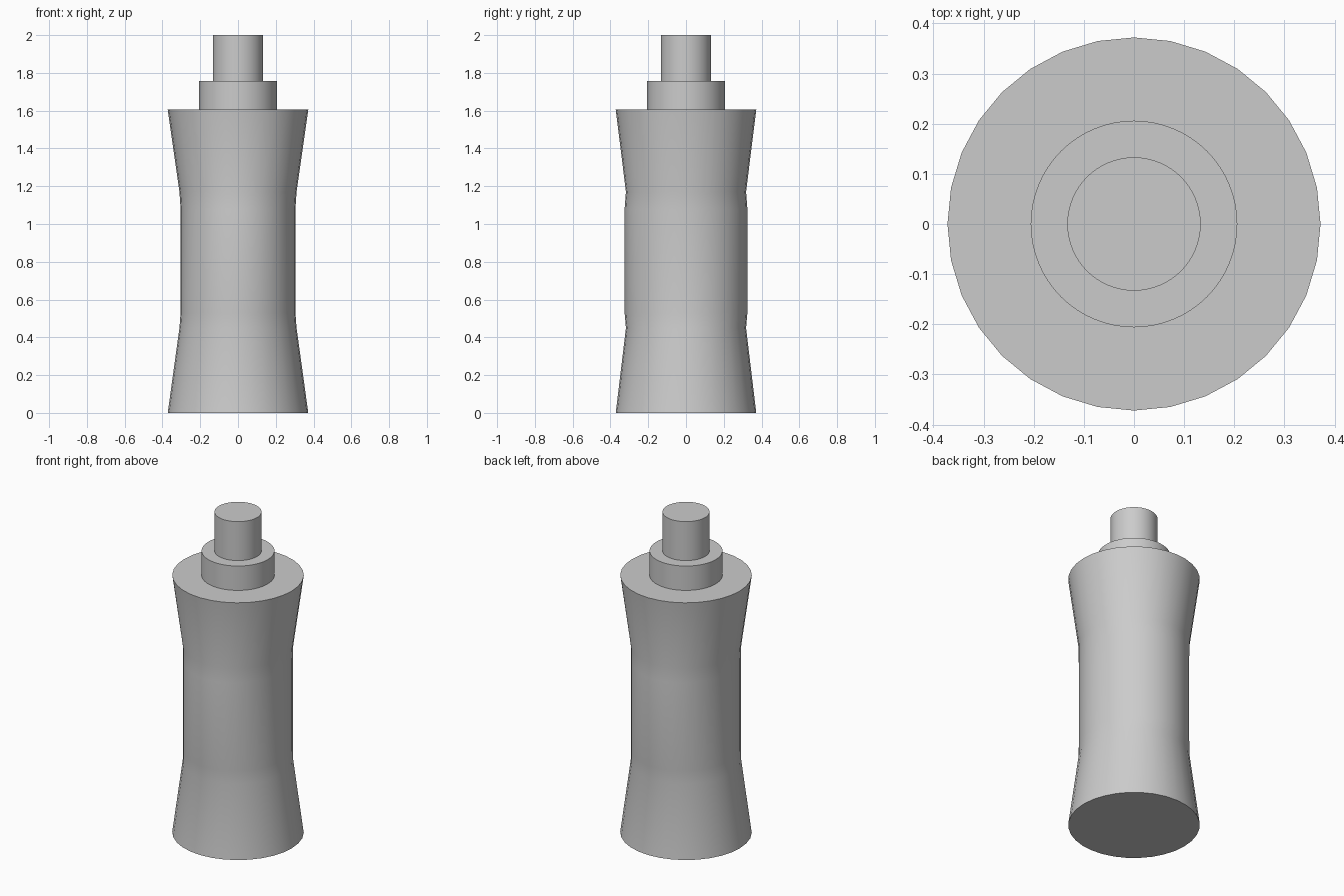
import bpy, bmesh
from math import cos, sin, pi, radians

if "Cube" in bpy.data.objects:
    bpy.data.objects.remove(bpy.data.objects["Cube"])


def lathe(name, rings, sides):
    """Closed solid from (z, half width in x, half width in y) rings."""
    bm = bmesh.new()
    loops = []
    for z, rx, ry in rings:
        loops.append([bm.verts.new((rx * cos(2 * pi * i / sides),
                                    ry * sin(2 * pi * i / sides), z))
                      for i in range(sides)])
    for a, b in zip(loops, loops[1:]):
        for i in range(sides):
            j = (i + 1) % sides
            bm.faces.new((a[i], a[j], b[j], b[i]))
    bm.faces.new(loops[0][::-1])
    bm.faces.new(loops[-1])
    mesh = bpy.data.meshes.new(name)
    bm.to_mesh(mesh)
    bm.free()
    obj = bpy.data.objects.new(name, mesh)
    bpy.context.collection.objects.link(obj)
    bpy.ops.object.select_all(action='DESELECT')
    obj.select_set(True)
    bpy.context.view_layer.objects.active = obj
    bpy.ops.object.shade_smooth_by_angle(angle=radians(30))
    return obj


# Waisted bottle body with a slightly oval grip
lathe("bottle_body", [
    (0.0, 0.372, 0.372),
    (0.45, 0.31, 0.318),
    (0.53, 0.304, 0.325),
    (1.08, 0.304, 0.325),
    (1.17, 0.31, 0.318),
    (1.605, 0.372, 0.372),
], 32)

# Collar and cap stacked on the shoulder
lathe("collar", [(1.595, 0.206, 0.206), (1.757, 0.206, 0.206)], 64)
lathe("cap", [(1.75, 0.133, 0.133), (2.0, 0.133, 0.133)], 64)
